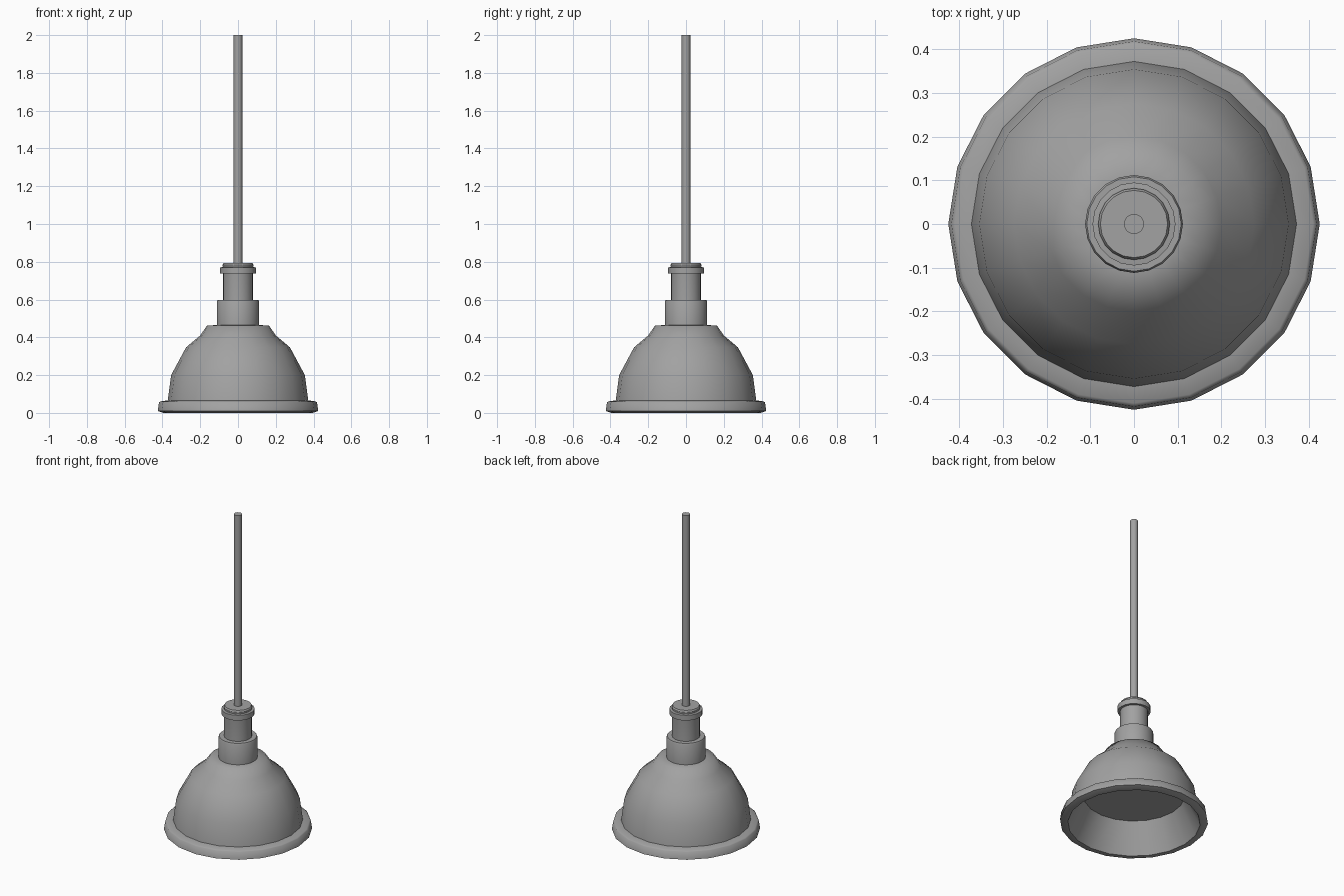
import bpy
import bmesh
from math import radians, tau, cos, sin

cube = bpy.data.objects.get("Cube")
if cube:
    bpy.data.objects.remove(cube, do_unlink=True)

# One plain grey for the whole fitting
GREY = (0.36, 0.36, 0.36, 1.0)
grey = bpy.data.materials.new("plain grey")
grey.use_nodes = True
grey.diffuse_color = GREY
shader = next(n for n in grey.node_tree.nodes if n.type == "BSDF_PRINCIPLED")
shader.inputs["Base Color"].default_value = GREY


def lathe(name, profile, sides=20, sharp=30):
    """Turn (radius, height) points about z, capping both ends."""
    bm = bmesh.new()
    rings = []
    for r, z in profile:
        rings.append([bm.verts.new((r * cos(tau * i / sides), r * sin(tau * i / sides), z))
                      for i in range(sides)])
    for low, high in zip(rings, rings[1:]):
        for i in range(sides):
            j = (i + 1) % sides
            bm.faces.new((low[i], low[j], high[j], high[i]))
    bm.faces.new(rings[0][::-1])
    bm.faces.new(rings[-1])
    bmesh.ops.recalc_face_normals(bm, faces=bm.faces[:])
    for face in bm.faces:
        face.smooth = True
    for edge in bm.edges:
        edge.smooth = edge.calc_face_angle(0) < radians(sharp)
    mesh = bpy.data.meshes.new(name)
    bm.to_mesh(mesh)
    bm.free()
    mesh.materials.append(grey)
    obj = bpy.data.objects.new(name, mesh)
    bpy.context.collection.objects.link(obj)
    return obj


# Shade: flat inner ceiling, flared inner wall, rolled rim, outer dome
lathe("shade", [
    (0.29, 0.18), (0.38, 0.0), (0.395, 0.0), (0.425, 0.01), (0.418, 0.056),
    (0.41, 0.061), (0.372, 0.066), (0.354, 0.2), (0.275, 0.347),
    (0.20, 0.41), (0.164, 0.463), (0.10, 0.465),
], sharp=60)

# Collar on top of the shade
lathe("collar", [(0.112, 0.46), (0.112, 0.59), (0.108, 0.598), (0.08, 0.598)])

# Socket with a raised band and a bevelled cap
lathe("socket", [(0.08, 0.59), (0.08, 0.77), (0.082, 0.783), (0.077, 0.793)])
lathe("socket_band", [(0.08, 0.737), (0.095, 0.737), (0.095, 0.77), (0.08, 0.772)])

# Hanging rod
lathe("rod", [(0.023, 0.78), (0.023, 2.0)])
